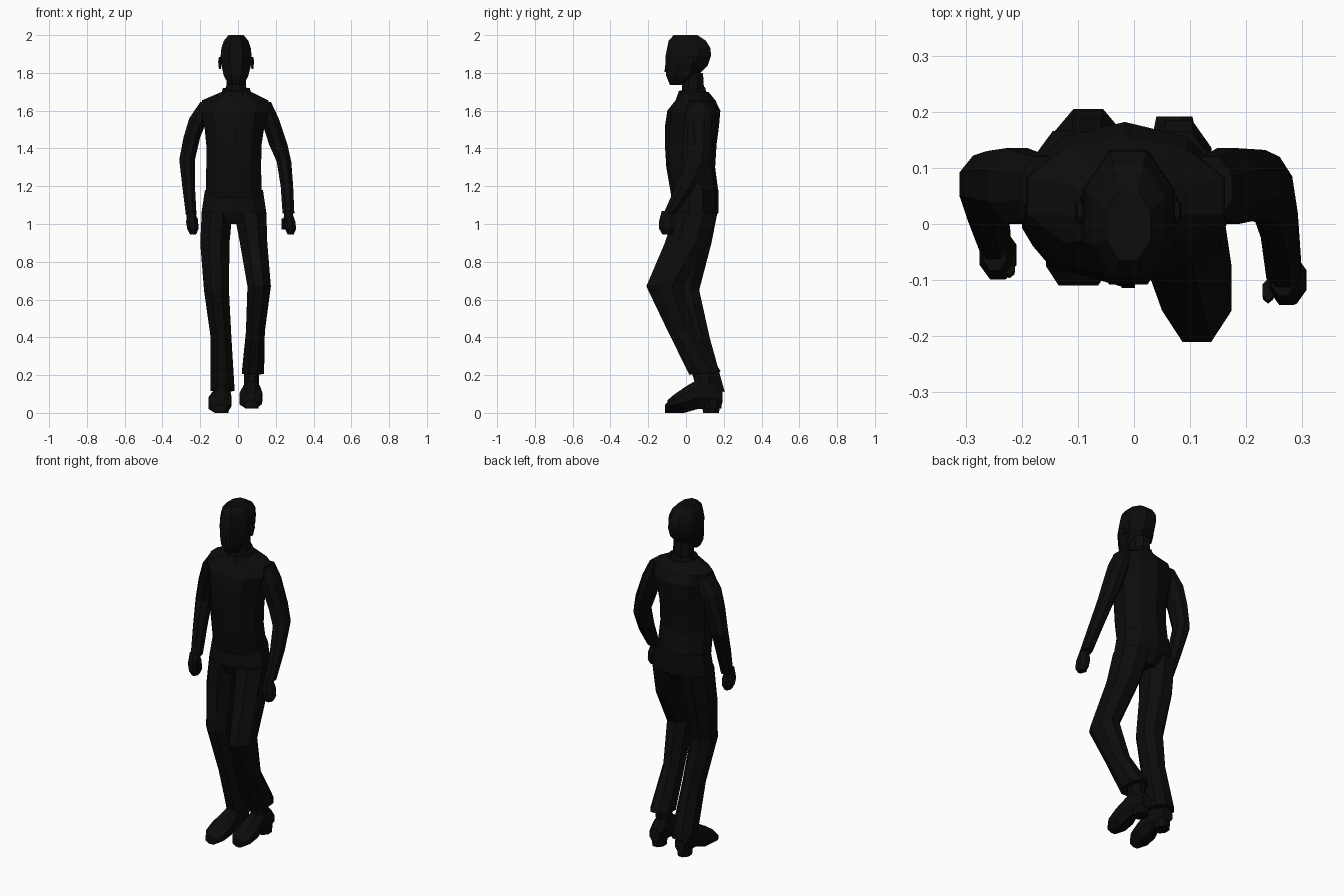
import bpy, bmesh, math

black = bpy.data.materials.new("near_black")
black.diffuse_color = (0.0035, 0.0035, 0.0035, 1)


def loft(name, rings, n=8, axis="z", tilt=0.0):
    """Skin flat-sided rings (a0, a1, b0, b1, level, [tilt]).
    axis z: a is x, b is y; axis y: a is x, b is z."""
    bm = bmesh.new()
    k = 1 / math.cos(math.pi / n)
    loops = []
    for a0, a1, b0, b1, lev, *t in rings:
        slope = t[0] if t else tilt
        loop = []
        for i in range(n):
            ang = (i + 0.5) * 2 * math.pi / n
            da = math.cos(ang) * k * (a1 - a0) / 2
            db = math.sin(ang) * k * (b1 - b0) / 2
            a, b, c = (a0 + a1) / 2 + da, (b0 + b1) / 2 + db, lev + slope * db
            loop.append(bm.verts.new((a, b, c) if axis == "z" else (a, c, b)))
        loops.append(loop)
    for p, q in zip(loops, loops[1:]):
        for i in range(n):
            j = (i + 1) % n
            bm.faces.new((p[i], p[j], q[j], q[i]))
    bm.faces.new(loops[0])
    bm.faces.new(loops[-1])
    bmesh.ops.recalc_face_normals(bm, faces=bm.faces)
    me = bpy.data.meshes.new(name)
    bm.to_mesh(me)
    bm.free()
    me.materials.append(black)
    ob = bpy.data.objects.new(name, me)
    bpy.context.collection.objects.link(ob)
    return ob


# Head, nose, ears and neck
loft("head", [
    (-.048, .028, -.085, -.01, 1.735),
    (-.075, .055, -.105, .06, 1.785),
    (-.088, .068, -.108, .115, 1.84),
    (-.092, .072, -.108, .132, 1.89),
    (-.088, .068, -.100, .130, 1.93),
    (-.075, .055, -.092, .105, 1.97),
    (-.050, .030, -.065, .060, 2.0)])
loft("nose", [(-.022, .002, -.114, -.09, 1.805), (-.016, -.004, -.106, -.09, 1.87)], n=4)
for side, x in (("left", -.096), ("right", .076)):
    loft(side + "_ear", [(x - .005, x + .005, .005, .03, 1.82),
                         (x - .009, x + .009, .0, .045, 1.86),
                         (x - .005, x + .005, .01, .04, 1.885)], n=6)
loft("neck", [(-.065, .045, -.02, .10, 1.64), (-.06, .04, -.02, .09, 1.80)])

# Jacket with a raised collar
loft("jacket", [
    (-.170, .126, -.070, .166, 1.15, .1),
    (-.168, .122, -.098, .148, 1.30),
    (-.168, .125, -.105, .155, 1.42),
    (-.178, .140, -.104, .168, 1.52),
    (-.198, .165, -.092, .175, 1.60),
    (-.190, .160, -.050, .150, 1.655),
    (-.085, .068, -.035, .115, 1.70)], n=10)
loft("collar", [(-.095, .078, -.045, .115, 1.665, .1),
                (-.080, .062, -.040, .100, 1.715, .15)])

# Trousers
loft("hips", [(-.13, .09, -.04, .12, 1.0),
              (-.193, .150, -.065, .166, 1.06),
              (-.175, .132, -.055, .166, 1.18)], n=10)
loft("left_trouser_leg", [
    (-.192, -.03, -.055, .166, 1.06),
    (-.200, -.045, -.065, .135, .90),
    (-.180, -.048, -.085, .070, .65),
    (-.145, -.035, -.020, .125, .40),
    (-.145, -.018, .055, .205, .12, -.12)])
loft("right_trouser_leg", [
    (-.02, .150, -.060, .166, 1.06),
    (.010, .155, -.112, .120, .90),
    (.050, .174, -.210, -.020, .67),
    (.042, .142, -.095, .050, .43),
    (.020, .138, .018, .185, .21, .1)])


# Shoes: body from toe to heel, plus a heel block and ankle
def shoe(side, cx, toe, lift, shift):
    def r(off, hw, z0, z1, y):
        return (cx + off - hw, cx + off + hw, z0 + lift, z1 + lift, y + shift)
    loft(side + "_shoe", [
        r(toe, .035, 0, .045, -.11),
        r(toe, .058, 0, .075, -.075),
        r(toe * .7, .060, .0, .12, -.01),
        r(0, .045, .02, .16, .06),
        r(0, .042, .02, .16, .13),
        r(0, .032, .03, .11, .18)], axis="y")
    loft(side + "_heel", [(cx - .035, cx + .035, .09 + shift, .175 + shift, lift),
                          (cx - .04, cx + .04, .085 + shift, .18 + shift, lift + .05)])
    loft(side + "_ankle", [(cx - .04, cx + .04, .04, .15, lift + .08),
                           (cx - .04, cx + .04, .05, .16, lift + .22)])


shoe("left", -.085, -.014, 0, 0)
shoe("right", .072, -.005, .022, .012)

# Sleeves
loft("left_sleeve", [
    (-.200, -.13, .01, .12, 1.645),
    (-.258, -.16, .00, .135, 1.56),
    (-.288, -.20, .01, .130, 1.46),
    (-.311, -.228, .02, .122, 1.34),
    (-.295, -.228, -.025, .070, 1.20),
    (-.276, -.220, -.070, .010, 1.05, .2)])
loft("right_sleeve", [
    (.10, .175, .01, .12, 1.645),
    (.12, .215, .00, .135, 1.56),
    (.165, .262, .01, .132, 1.42),
    (.205, .282, .00, .120, 1.33),
    (.226, .292, -.055, .050, 1.20),
    (.236, .298, -.120, -.045, 1.06, .2)])


# Loosely closed hands with a thumb
def hand(side, cx, cy, drift):
    def r(off, hx, hy, z):
        x = cx + off * drift
        return (x - hx, x + hx, cy - hy, cy + hy, z)
    loft(side + "_hand", [r(1, .016, .025, .945), r(.9, .030, .042, .975),
                          r(.5, .032, .044, 1.01), r(0, .020, .028, 1.07)])
    x = cx - math.copysign(.026, cx)
    loft(side + "_thumb", [(x - .009, x + .009, cy - .04, cy - .015, .97),
                           (x - .010, x + .010, cy - .035, cy, 1.03)], n=6)


hand("left", -.248, -.055, .01)
hand("right", .265, -.10, .014)
